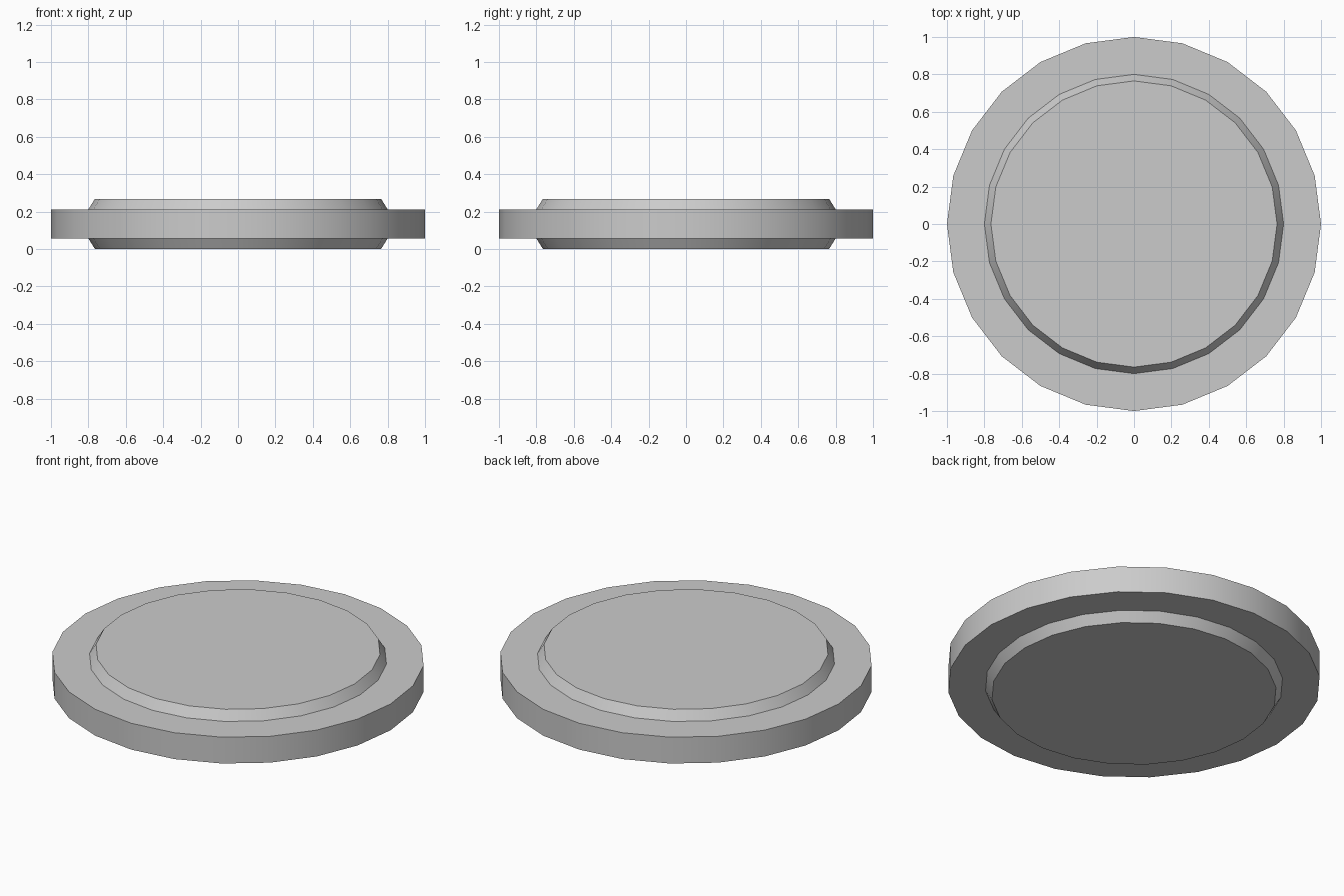
import bpy
import bmesh
from math import radians, sin, cos, tau

if "Cube" in bpy.data.objects:
    bpy.data.objects.remove(bpy.data.objects["Cube"])

SIDES = 24


def material(name, rgb):
    mat = bpy.data.materials.new(name)
    mat.use_nodes = True
    mat.diffuse_color = (*rgb, 1)
    mat.node_tree.nodes["Principled BSDF"].inputs["Base Color"].default_value = (*rgb, 1)
    return mat


def lathe(name, profile, mat):
    """Turn a (radius, height) profile around z and cap both ends."""
    bm = bmesh.new()
    rings = [[bm.verts.new((r * cos(tau * i / SIDES), r * sin(tau * i / SIDES), z))
              for i in range(SIDES)] for r, z in profile]
    for low, high in zip(rings, rings[1:]):
        for i in range(SIDES):
            j = (i + 1) % SIDES
            bm.faces.new((low[i], low[j], high[j], high[i]))
    bm.faces.new(rings[0][::-1])
    bm.faces.new(rings[-1])
    bmesh.ops.recalc_face_normals(bm, faces=bm.faces)
    mesh = bpy.data.meshes.new(name)
    bm.to_mesh(mesh)
    bm.free()
    mesh.materials.append(mat)
    obj = bpy.data.objects.new(name, mesh)
    bpy.context.collection.objects.link(obj)
    bpy.ops.object.select_all(action="DESELECT")
    obj.select_set(True)
    bpy.context.view_layer.objects.active = obj
    bpy.ops.object.shade_smooth_by_angle(angle=radians(30))
    return obj


# Wide rim with a bevelled raised face on each side
height = 0.268
lower = [(0.765, 0.0), (0.8, 0.056), (1.0, 0.056)]
upper = [(r, height - z) for r, z in reversed(lower)]
lathe("stepped_disc", lower + upper, material("light grey", (0.6, 0.6, 0.6)))
